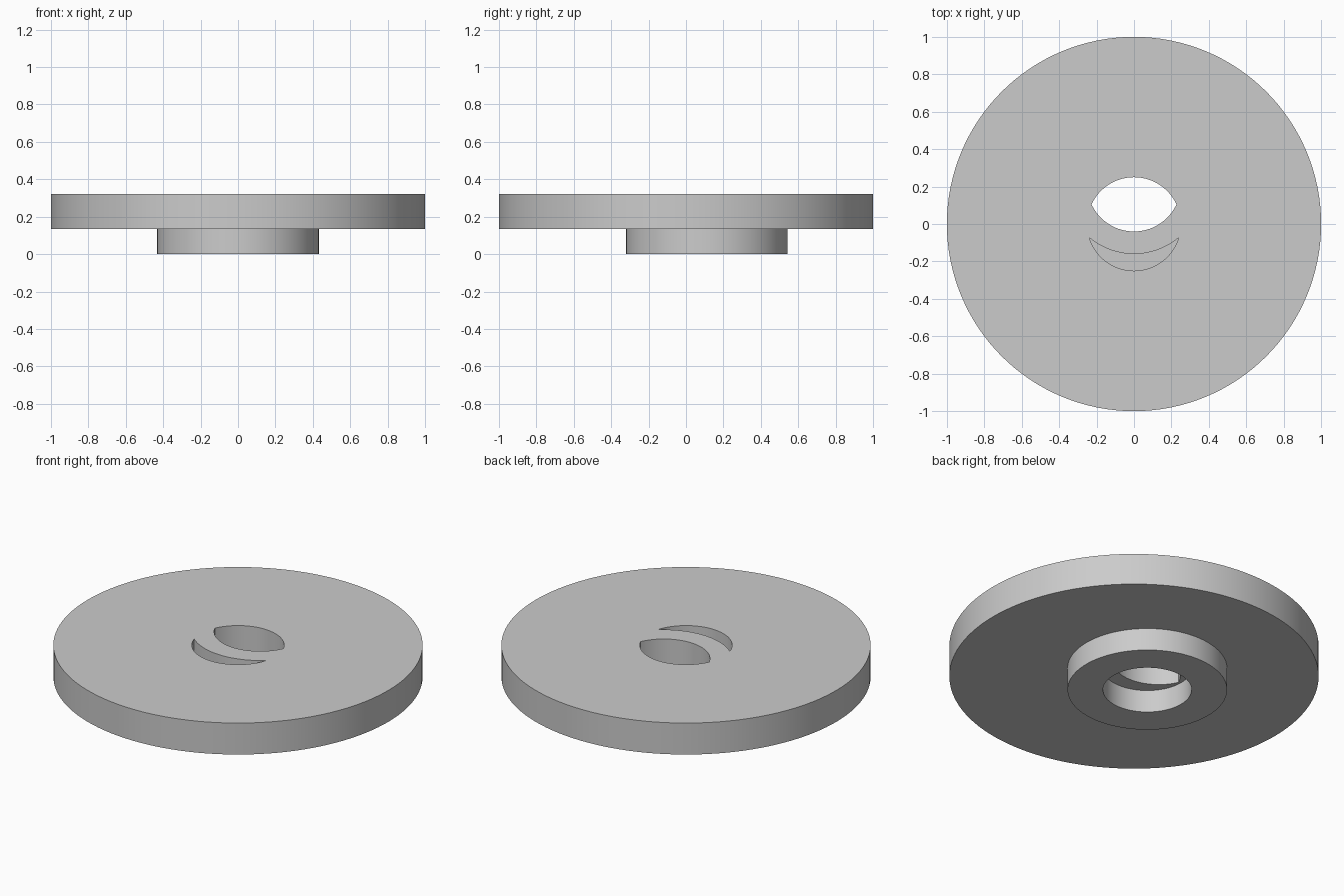
import bpy, bmesh
from math import sin, cos, pi, atan2, sqrt

if "Cube" in bpy.data.objects:
    bpy.data.objects.remove(bpy.data.objects["Cube"])

R, D = 0.25, 0.21              # slot circle radius, centre offset of the bar
INNER, OUTER = 0.25, 0.37      # edges of the curved bar


def arc(cy, r, a0, a1, n):
    return [(r * cos(a0 + (a1 - a0) * i / n), cy + r * sin(a0 + (a1 - a0) * i / n))
            for i in range(n)]


def circle(cy, r, n=128):
    return arc(cy, r, 0, 2 * pi, n)


def meet(b):
    """Angles, on the slot circle and on the bar edge, of their right-hand crossing."""
    y = (R * R - b * b + D * D) / (2 * D)
    x = sqrt(R * R - y * y)
    return atan2(y, x), atan2(y - D, x)


def plate(name, loops, z0, z1):
    """Extrude a flat outline with holes between two heights."""
    cu = bpy.data.curves.new(name + "_outline", 'CURVE')
    cu.dimensions = '2D'
    cu.fill_mode = 'BOTH'
    cu.extrude = (z1 - z0) / 2
    for pts in loops:
        s = cu.splines.new('POLY')
        s.points.add(len(pts) - 1)
        for p, (x, y) in zip(s.points, pts):
            p.co = (x, y, 0, 1)
        s.use_cyclic_u = True
    ob = bpy.data.objects.new(name, cu)
    bpy.context.collection.objects.link(ob)
    ob.location.z = (z0 + z1) / 2
    bpy.ops.object.select_all(action='DESELECT')
    ob.select_set(True)
    bpy.context.view_layer.objects.active = ob
    bpy.ops.object.convert(target='MESH')
    ob = bpy.context.object
    bm = bmesh.new()
    bm.from_mesh(ob.data)
    bmesh.ops.remove_doubles(bm, verts=bm.verts, dist=1e-5)
    bmesh.ops.recalc_face_normals(bm, faces=bm.faces)
    bm.to_mesh(ob.data)
    bm.free()
    bpy.ops.object.shade_smooth_by_angle()


# Lens-shaped opening above the bar
s, b = meet(INNER)
lens = arc(0, R, s, pi - s, 40) + arc(D, INNER, -pi - b, b, 40)

# Crescent opening below the bar
s, b = meet(OUTER)
crescent = arc(0, R, -pi - s, s, 40) + arc(D, OUTER, b, -pi - b, 40)

# Large disc and the offset bored boss beneath it
plate("disc", [circle(0, 1), lens, crescent], 0.134, 0.322)
plate("boss", [circle(0.112, 0.432), circle(0.112, 0.24)], 0, 0.134)
